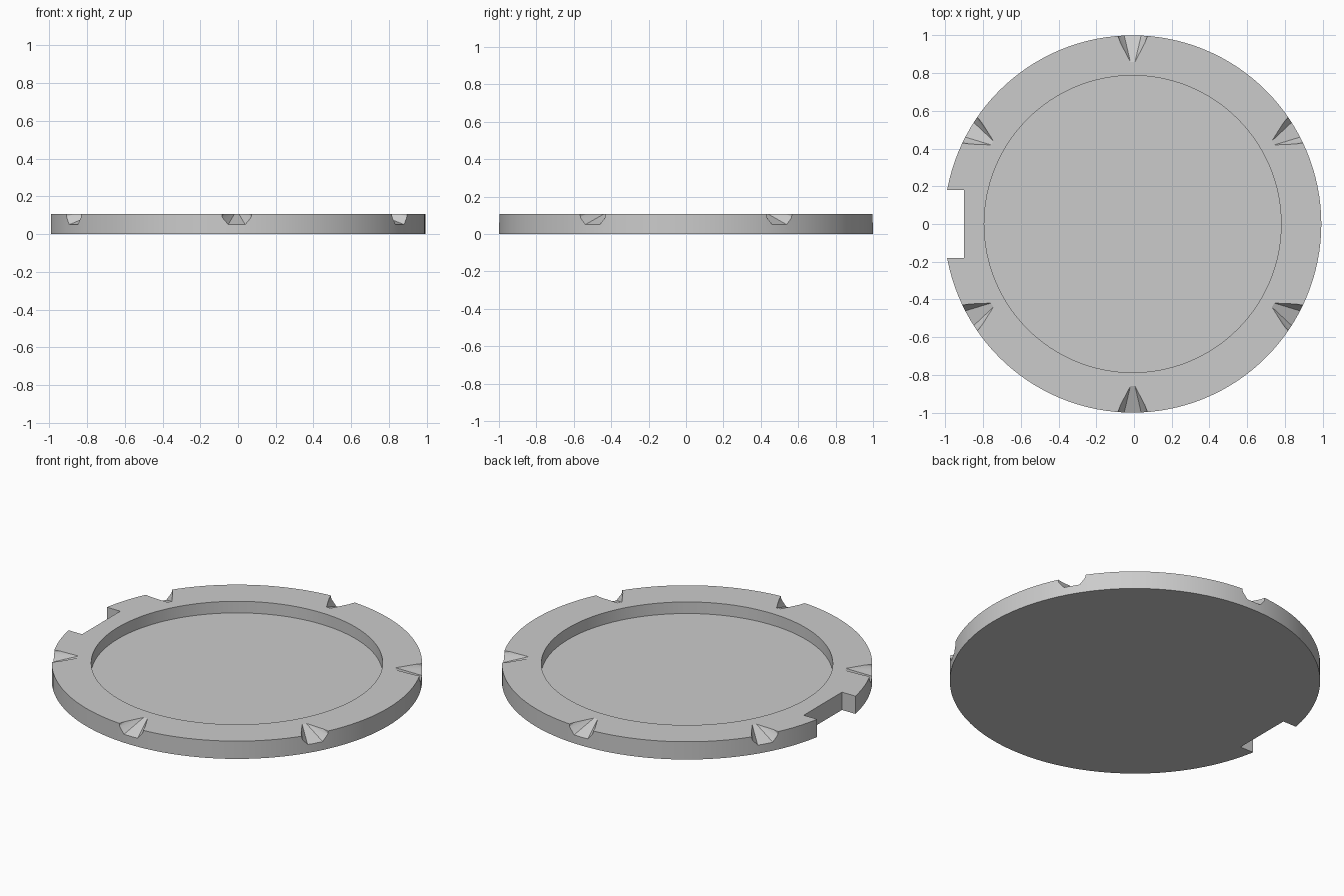
import bpy
import bmesh
from math import radians
from mathutils import Matrix, Vector

RADIUS, POCKET_RADIUS = 1.0, 0.787
HEIGHT, FLOOR = 0.106, 0.037
SEGMENTS = 128
CENTRE = Vector((-0.007, 0, 0))

cube = bpy.data.objects.get("Cube")
if cube:
    bpy.data.objects.remove(cube)

grey = bpy.data.materials.new("light grey")
grey.use_nodes = True
colour = (0.6, 0.6, 0.6, 1)
grey.diffuse_color = colour
grey.node_tree.nodes["Principled BSDF"].inputs["Base Color"].default_value = colour


def make_object(name, bm):
    bmesh.ops.recalc_face_normals(bm, faces=bm.faces)
    mesh = bpy.data.meshes.new(name)
    bm.to_mesh(mesh)
    bm.free()
    mesh.materials.append(grey)
    obj = bpy.data.objects.new(name, mesh)
    bpy.context.collection.objects.link(obj)
    obj.location = CENTRE
    return obj


def ring(bm, radius, z):
    verts = bmesh.ops.create_circle(bm, segments=SEGMENTS, radius=radius)["verts"]
    for v in verts:
        v.co.z = z
    return verts


# Shallow dish: base, outer wall, rim, pocket wall and pocket floor
bm = bmesh.new()
profile = [(RADIUS, 0), (RADIUS, HEIGHT), (POCKET_RADIUS, HEIGHT), (POCKET_RADIUS, FLOOR)]
rings = [ring(bm, r, z) for r, z in profile]
bm.faces.new(rings[0])
bm.faces.new(rings[-1])
for low, high in zip(rings, rings[1:]):
    for i in range(SEGMENTS):
        j = (i + 1) % SEGMENTS
        bm.faces.new((low[i], low[j], high[j], high[i]))
dish = make_object("dish", bm)

# Cutter for the faceted grooves: (distance out, half width, height)
bm = bmesh.new()
above = HEIGHT + 0.02
groove = [
    (0.86, 0.0125, HEIGHT), (0.96, 0.065, HEIGHT), (1.03, 0.09, HEIGHT),
    (1.03, 0.088, 0.079), (1.03, 0.052, 0.038),
    (0.86, 0.0125, above), (0.96, 0.065, above), (1.03, 0.09, above),
]
for k in range(6):
    turn = Matrix.Rotation(radians(30 + 60 * k), 3, "Z")
    verts = [bm.verts.new(turn @ Vector((out, side * half, z)))
             for out, half, z in groove for side in (-1, 1)]
    bmesh.ops.convex_hull(bm, input=verts)

# Cutter for the square slot through the right edge
slot = Matrix.Translation((-1.0, 0, HEIGHT / 2)) @ Matrix.Diagonal((0.21, 0.36, 0.3, 1))
bmesh.ops.create_cube(bm, size=1, matrix=slot)
cutter = make_object("edge_cutter", bm)
cutter.hide_render = True

# Cut the edge and keep only the finished dish
bpy.context.view_layer.objects.active = dish
dish.select_set(True)
cut = dish.modifiers.new("edge cuts", "BOOLEAN")
cut.operation = "DIFFERENCE"
cut.solver = "EXACT"
cut.object = cutter
bpy.ops.object.modifier_apply(modifier=cut.name)
bpy.data.objects.remove(cutter)
bpy.ops.object.shade_smooth_by_angle(angle=radians(15))
